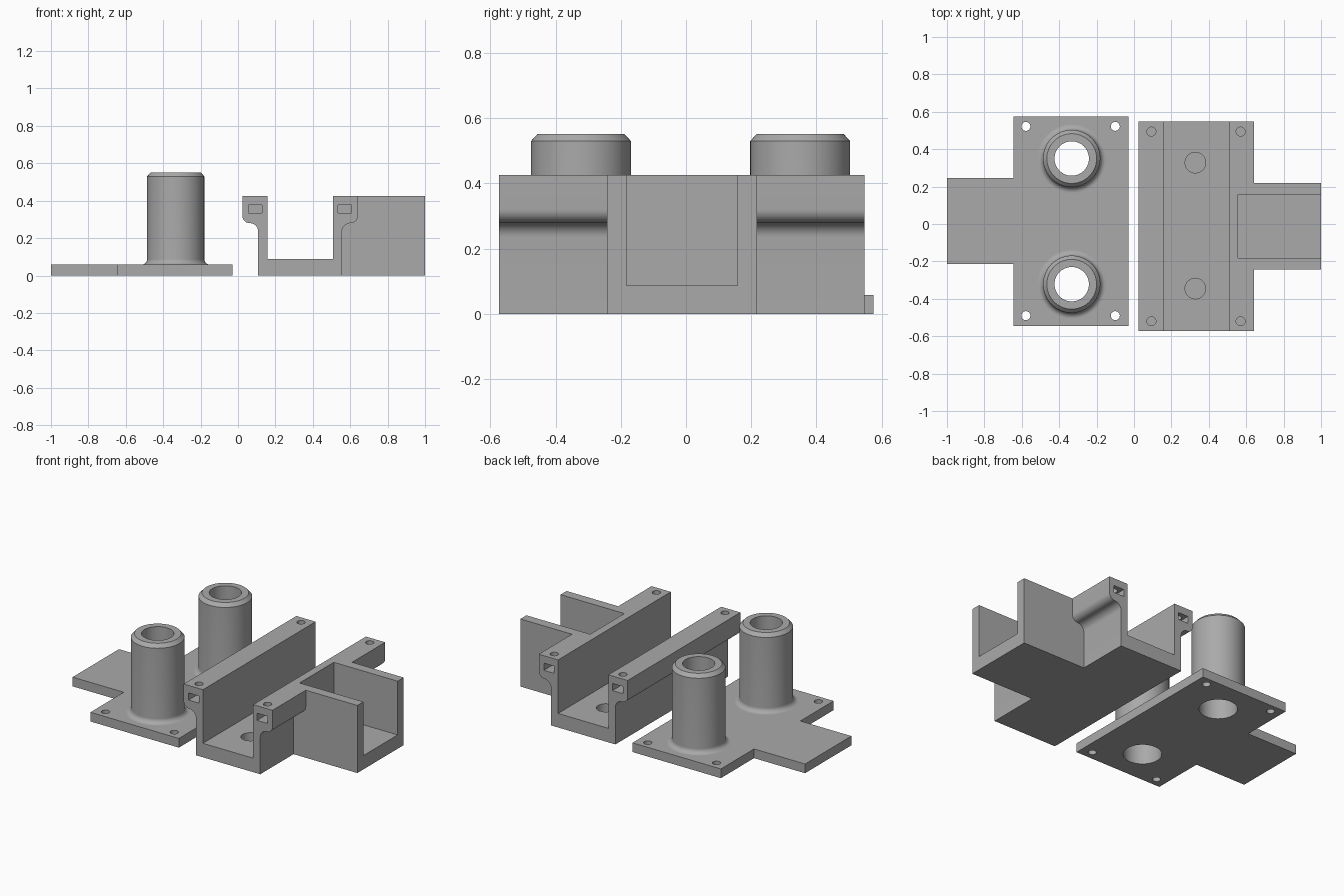
import bpy
import bmesh
from math import radians, sin, cos, pi

if "Cube" in bpy.data.objects:
    bpy.data.objects.remove(bpy.data.objects["Cube"], do_unlink=True)

grey = bpy.data.materials.new("grey plastic")
grey.use_nodes = True
GREY = (0.4, 0.4, 0.4, 1)
grey.diffuse_color = GREY
grey.node_tree.nodes["Principled BSDF"].inputs["Base Color"].default_value = GREY


def finish(name, bm):
    bmesh.ops.recalc_face_normals(bm, faces=bm.faces)
    mesh = bpy.data.meshes.new(name)
    bm.to_mesh(mesh)
    bm.free()
    mesh.materials.append(grey)
    obj = bpy.data.objects.new(name, mesh)
    bpy.context.collection.objects.link(obj)
    return obj


def prism(name, points, shift):
    """Extrude a closed outline of 3D points along shift."""
    bm = bmesh.new()
    face = bm.faces.new([bm.verts.new(p) for p in points])
    moved = bmesh.ops.extrude_face_region(bm, geom=[face])["geom"]
    bmesh.ops.translate(bm, vec=shift, verts=[v for v in moved if isinstance(v, bmesh.types.BMVert)])
    return finish(name, bm)


def box(name, x0, x1, y0, y1, z0, z1):
    return prism(name, [(x0, y0, z0), (x1, y0, z0), (x1, y1, z0), (x0, y1, z0)], (0, 0, z1 - z0))


def rod(name, x, y, r, z0, z1):
    ring = [(x + r * cos(a * pi / 24), y + r * sin(a * pi / 24), z0) for a in range(48)]
    return prism(name, ring, (0, 0, z1 - z0))


def lathe(name, profile, x, y):
    bm = bmesh.new()
    verts = [bm.verts.new((r, 0, z)) for r, z in profile]
    edges = [bm.edges.new(pair) for pair in zip(verts, verts[1:])]
    bmesh.ops.spin(bm, geom=verts + edges, cent=(0, 0, 0), axis=(0, 0, 1), angle=2 * pi, steps=64)
    bmesh.ops.remove_doubles(bm, verts=bm.verts, dist=0.0001)
    obj = finish(name, bm)
    obj.location = (x, y, 0)
    return obj


def select(obj):
    bpy.ops.object.select_all(action="DESELECT")
    obj.select_set(True)
    bpy.context.view_layer.objects.active = obj


def combine(target, tool, operation="DIFFERENCE"):
    mod = target.modifiers.new("boolean", "BOOLEAN")
    mod.operation, mod.solver, mod.object = operation, "EXACT", tool
    select(target)
    bpy.ops.object.modifier_apply(modifier=mod.name)
    bpy.data.objects.remove(tool, do_unlink=True)


def smooth(obj):
    select(obj)
    bpy.ops.object.shade_smooth_by_angle(angle=radians(25))


def arc(cx, cz, r, start, end, steps=10):
    return [(cx + r * cos(radians(start + (end - start) * i / steps)),
             cz + r * sin(radians(start + (end - start) * i / steps))) for i in range(steps + 1)]


# Cover plate with a tab on its right
THICK = 0.058
plate = prism("cover_plate", [(x, y, 0) for x, y in (
    (-0.03, -0.545), (-0.03, 0.575), (-0.645, 0.575), (-0.645, 0.245),
    (-1, 0.245), (-1, -0.215), (-0.645, -0.215), (-0.645, -0.545))], (0, 0, THICK))
for y in (-0.49, 0.522):
    for x in (-0.578, -0.1):
        combine(plate, rod("screw_cutter", x, y, 0.024, -0.1, 0.2))

# Hollow posts with a filleted foot and chamfered rim
post_profile = arc(0.183, THICK + 0.03, 0.03, 270, 180) + [
    (0.153, 0.53), (0.133, 0.552), (0.092, 0.552), (0.092, 0.3), (0.11, 0.3), (0.11, THICK)]
for side, y in (("front", -0.322), ("back", 0.35)):
    combine(plate, rod("bore_cutter", -0.333, y, 0.11, -0.1, 0.2))
    smooth(lathe(side + "_post", post_profile, -0.333, y))
smooth(plate)

# Channel with flared lips, mirrored about its middle
MID, FRONT, BACK, TOP = 0.332, -0.573, 0.547, 0.425
half = [(0.224, 0)] + arc(0.269, 0.235, 0.045, 180, 90) + arc(0.269, 0.32, 0.04, 270, 360)
half += [(0.309, TOP), (0.175, TOP), (0.175, 0.088)]
outline = half + [(-x, z) for x, z in reversed(half)]
body = prism("channel_body", [(MID + x, FRONT, z) for x, z in outline], (0, BACK - FRONT, 0))

# Open tray on the left side
combine(body, box("tray", 0.53, 1, -0.242, 0.218, 0, TOP), "UNION")
combine(body, box("tray_cutter", 0.556, 1.2, -0.182, 0.158, 0.087, 0.6))

# Nut slots and screw holes in the lip ends
for x in (0.093, 0.57):
    for end, inward in ((FRONT, 1), (BACK, -1)):
        y0, y1 = sorted((end - inward * 0.05, end + inward * 0.1))
        combine(body, box("slot_cutter", x - 0.036, x + 0.036, y0, y1, 0.333, 0.378))
        combine(body, rod("screw_cutter", x, end + inward * 0.053, 0.024, 0.35, 0.6))

# Blind sockets in the channel floor
for y in (-0.345, 0.328):
    combine(body, rod("socket_cutter", 0.328, y, 0.055, 0.035, 0.2))
smooth(body)
